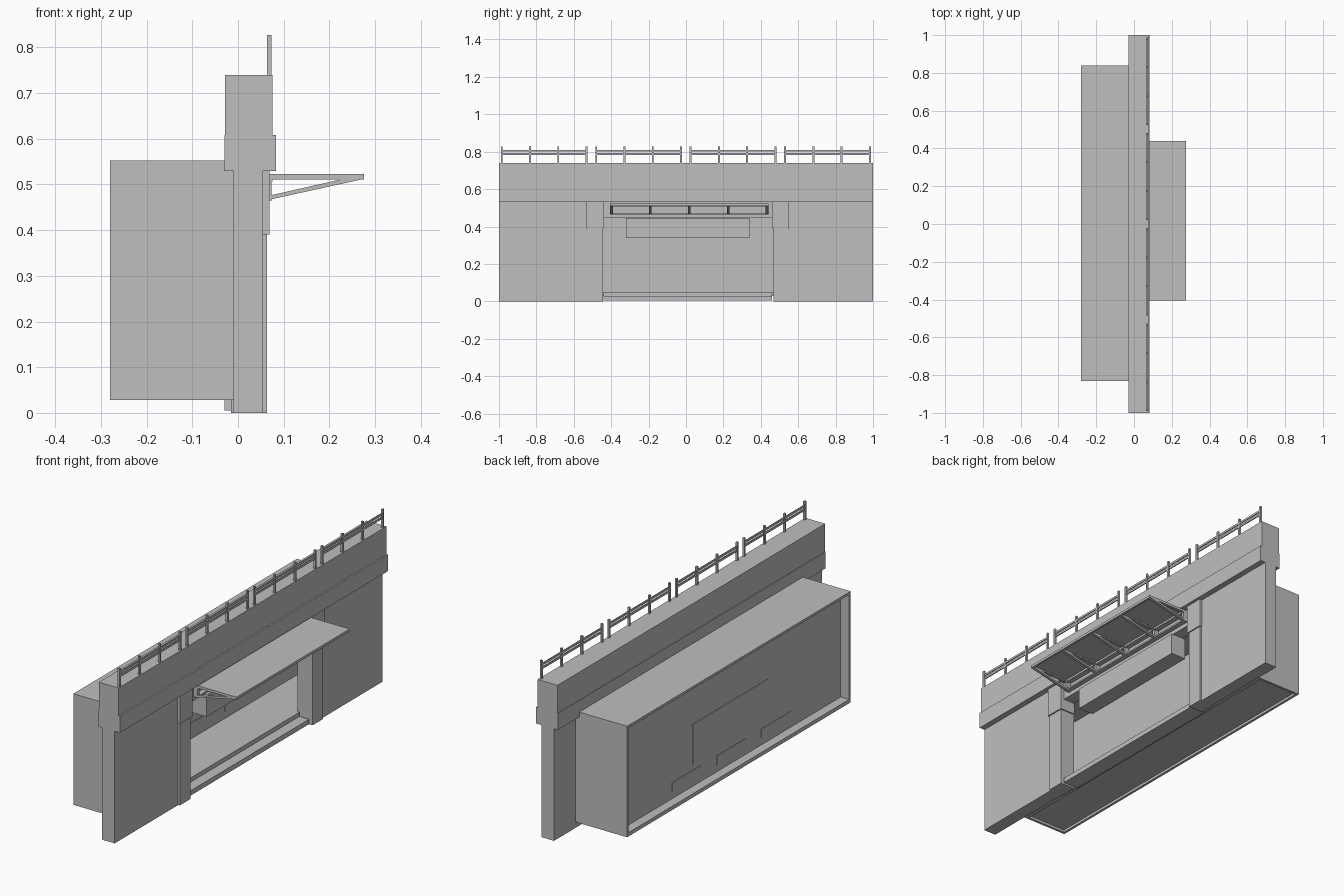
import bpy, bmesh

cube = bpy.data.objects.get("Cube")
if cube:
    bpy.data.objects.remove(cube, do_unlink=True)

grey = bpy.data.materials.new("plain_grey")
grey.use_nodes = True
COLOUR = (0.52, 0.52, 0.52, 1)
grey.diffuse_color = COLOUR
grey.node_tree.nodes["Principled BSDF"].inputs["Base Color"].default_value = COLOUR


def prism(name, profile, y0, y1):
    """Extrude an x-z outline from y0 to y1."""
    bm = bmesh.new()
    face = bm.faces.new([bm.verts.new((x, y0, z)) for x, z in profile])
    new = bmesh.ops.extrude_face_region(bm, geom=[face])["geom"]
    verts = [v for v in new if isinstance(v, bmesh.types.BMVert)]
    bmesh.ops.translate(bm, vec=(0, y1 - y0, 0), verts=verts)
    bmesh.ops.recalc_face_normals(bm, faces=bm.faces)
    mesh = bpy.data.meshes.new(name)
    bm.to_mesh(mesh)
    bm.free()
    mesh.materials.append(grey)
    ob = bpy.data.objects.new(name, mesh)
    bpy.context.collection.objects.link(ob)
    return ob


def box(name, x, y, z):
    return prism(name, [(x[0], z[0]), (x[1], z[0]), (x[1], z[1]), (x[0], z[1])], *y)


# Front wall with a wide opening, and the parapet along its top
OPENING = (-0.44, 0.46)
box("right_wall", (-0.01, 0.055), (-1, -0.45), (0, 0.53))
box("left_wall", (-0.01, 0.055), (0.47, 1), (0, 0.53))
box("lintel", (-0.01, 0.05), OPENING, (0.445, 0.53))
prism("parapet", [(-0.03, 0.53), (0.083, 0.53), (0.083, 0.608), (0.076, 0.608),
                  (0.076, 0.74), (-0.028, 0.74), (-0.028, 0.608), (-0.03, 0.608)], -1, 1)

# Pilasters at both sides of the opening
for side, a, b in (("right", -0.525, -0.445), ("left", 0.467, 0.545)):
    box(side + "_pilaster", (-0.015, 0.063), (a, b), (0, 0.395))
    box(side + "_capital", (-0.012, 0.069), (a - 0.006, b + 0.006), (0.39, 0.53))

# Hanging sign board and threshold
box("sign_board", (-0.02, 0.06), (-0.32, 0.34), (0.34, 0.443))
box("threshold", (-0.03, 0.05), OPENING, (0.005, 0.028))
box("threshold_track", (-0.03, 0.0), OPENING, (0.028, 0.048))

# Room behind the wall: roof, sides, floor, rim and recessed rear panel
ROOM = (-0.83, 0.84)
BACK = -0.28
T = 0.012
box("room_roof", (BACK, -0.01), ROOM, (0.541, 0.553))
box("room_right_side", (BACK, -0.01), (ROOM[0], ROOM[0] + T), (0.028, 0.545))
box("room_left_side", (BACK, -0.01), (ROOM[1] - T, ROOM[1]), (0.028, 0.545))
box("room_floor", (BACK, -0.01), (ROOM[0] + T, ROOM[1] - T), (0.04, 0.046))
box("rear_sill", (BACK, BACK + T), ROOM, (0.028, 0.045))
box("front_sill", (-0.06, -0.01), ROOM, (0.028, 0.045))
box("rear_panel", (-0.236, -0.228), (ROOM[0] + T, ROOM[1] - T), (0.04, 0.545))
box("rear_window", (-0.239, -0.225), (-0.27, 0.29), (0.15, 0.34))
for i, (a, b) in enumerate(((-0.45, -0.225), (-0.105, 0.11), (0.225, 0.44))):
    box(f"vent_{i}", (-0.238, -0.226), (a, b), (0.08, 0.122))

# Awning roof with edge beams
AWNING = (-0.405, 0.44)
box("awning_roof", (0.05, 0.276), AWNING, (0.517, 0.523))
box("awning_front_beam", (0.266, 0.276), AWNING, (0.511, 0.518))
box("awning_rear_beam", (0.05, 0.076), AWNING, (0.507, 0.518))
box("awning_wall_rail", (0.05, 0.074), AWNING, (0.465, 0.473))

# Sloped awning struts with wall posts
W = 0.014
for i in range(5):
    y = AWNING[0] + i * (AWNING[1] - AWNING[0] - W) / 4
    prism(f"awning_strut_{i}", [(0.07, 0.467), (0.275, 0.512), (0.225, 0.511), (0.07, 0.476)], y, y + W)
    box(f"awning_post_{i}", (0.05, 0.073), (y, y + W), (0.465, 0.518))
    box(f"awning_rafter_{i}", (0.06, 0.27), (y, y + W), (0.511, 0.518))

# Four railing sections on the parapet, each with four posts and two rails
RX = (0.064, 0.073)
for s, start in enumerate((-0.99, -0.485, 0.02, 0.525)):
    end = start + 0.463
    for p in range(4):
        y = start + p * (0.463 - 0.01) / 3
        box(f"railing_{s}_post_{p}", RX, (y, y + 0.01), (0.74, 0.827))
    for r, z in enumerate((0.783, 0.8)):
        box(f"railing_{s}_rail_{r}", (0.066, 0.071), (start, end), (z, z + 0.01))
